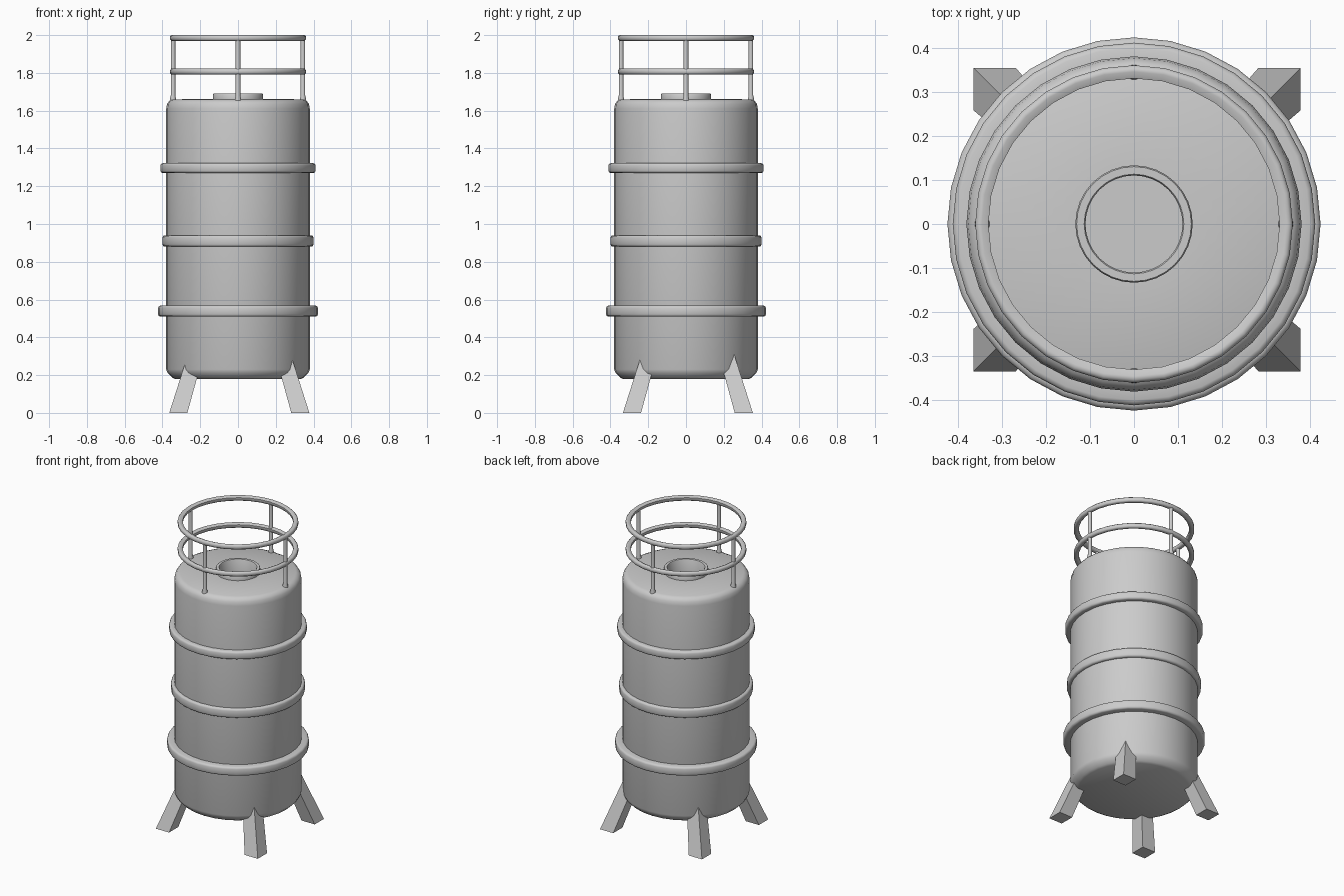
import bpy, bmesh, math

if "Cube" in bpy.data.objects:
    bpy.data.objects.remove(bpy.data.objects["Cube"])

SEG = 32


def finish(name, bm, angle=None):
    bmesh.ops.recalc_face_normals(bm, faces=bm.faces)
    me = bpy.data.meshes.new(name)
    bm.to_mesh(me)
    bm.free()
    ob = bpy.data.objects.new(name, me)
    bpy.context.collection.objects.link(ob)
    if angle is not None:
        bpy.ops.object.select_all(action='DESELECT')
        ob.select_set(True)
        bpy.context.view_layer.objects.active = ob
        bpy.ops.object.shade_smooth_by_angle(angle=math.radians(angle))
    return ob


def lathe(name, profile, closed=False, angle=40):
    """Revolve an (r, z) profile about z; open profiles start and end on the axis."""
    bm = bmesh.new()
    rings = []
    for r, z in profile:
        if r == 0:
            rings.append([bm.verts.new((0, 0, z))] * SEG)
        else:
            rings.append([bm.verts.new((r * math.cos(2 * math.pi * i / SEG),
                                        r * math.sin(2 * math.pi * i / SEG), z))
                          for i in range(SEG)])
    n = len(rings)
    for k in range(n if closed else n - 1):
        a, b = rings[k], rings[(k + 1) % n]
        for i in range(SEG):
            j = (i + 1) % SEG
            bm.faces.new(list(dict.fromkeys((a[i], a[j], b[j], b[i]))))
    return finish(name, bm, angle)


# Tank shell with chamfered bottom, rounded shoulder and a filler well
lathe("tank_body", [
    (0, 0.18), (0.335, 0.18), (0.35, 0.188), (0.372, 0.21), (0.38, 0.23),
    (0.38, 1.61), (0.376, 1.635), (0.364, 1.652), (0.345, 1.66),
    (0.12, 1.662), (0.11, 1.56), (0, 1.56)])

# Filler collar on the lid
lathe("filler_collar", [(0.133, 1.65), (0.133, 1.685), (0.13, 1.69),
                        (0.113, 1.69), (0.11, 1.685), (0.11, 1.56)], closed=True)

# Reinforcing hoops
for name, r, z0, z1 in (("lower_hoop", 0.423, 0.51, 0.568),
                        ("middle_hoop", 0.40, 0.88, 0.94),
                        ("upper_hoop", 0.411, 1.27, 1.322)):
    c = 0.012
    lathe(name, [(0.37, z0), (r - c, z0), (r - c * 0.3, z0 + c * 0.3), (r, z0 + c),
                 (r, z1 - c), (r - c * 0.3, z1 - c * 0.3), (r - c, z1), (0.37, z1)],
          closed=True, angle=50)

# Guard rail rings
for name, z in (("middle_rail", 1.807), ("top_rail", 1.985)):
    h, c = 0.015, 0.008
    lathe(name, [(0.33, z - c), (0.338, z - h), (0.353, z - h), (0.36, z - c),
                 (0.36, z + c), (0.353, z + h), (0.345, z + h), (0.33, z + c)],
          closed=True, angle=50)

# Guard rail posts, slightly flared at the foot
for k, side in enumerate(("right", "back", "left", "front")):
    a = k * math.pi / 2
    ob = lathe(side + "_rail_post", [(0, 1.63), (0.017, 1.63), (0.017, 1.66),
                                     (0.012, 1.68), (0.012, 1.98), (0, 1.98)])
    ob.location = (0.344 * math.cos(a), 0.344 * math.sin(a), 0)

# Splayed, tapered square legs running up into the tank
for sx, xn in ((1, "right"), (-1, "left")):
    for sy, yn in ((1, "back"), (-1, "front")):
        cx, cy = sx * 0.323 + 0.007, sy * 0.296 + 0.01
        top = 0.36
        bm = bmesh.new()
        bmesh.ops.create_cube(bm, size=2)
        for v in bm.verts:
            up = v.co.z > 0
            half = 0.04 if up else 0.048
            lean = 0.107 if up else 0
            v.co = (cx - sx * lean + v.co.x * half,
                    cy - sy * lean + v.co.y * half, top if up else 0)
        finish(f"{yn}_{xn}_leg", bm)
